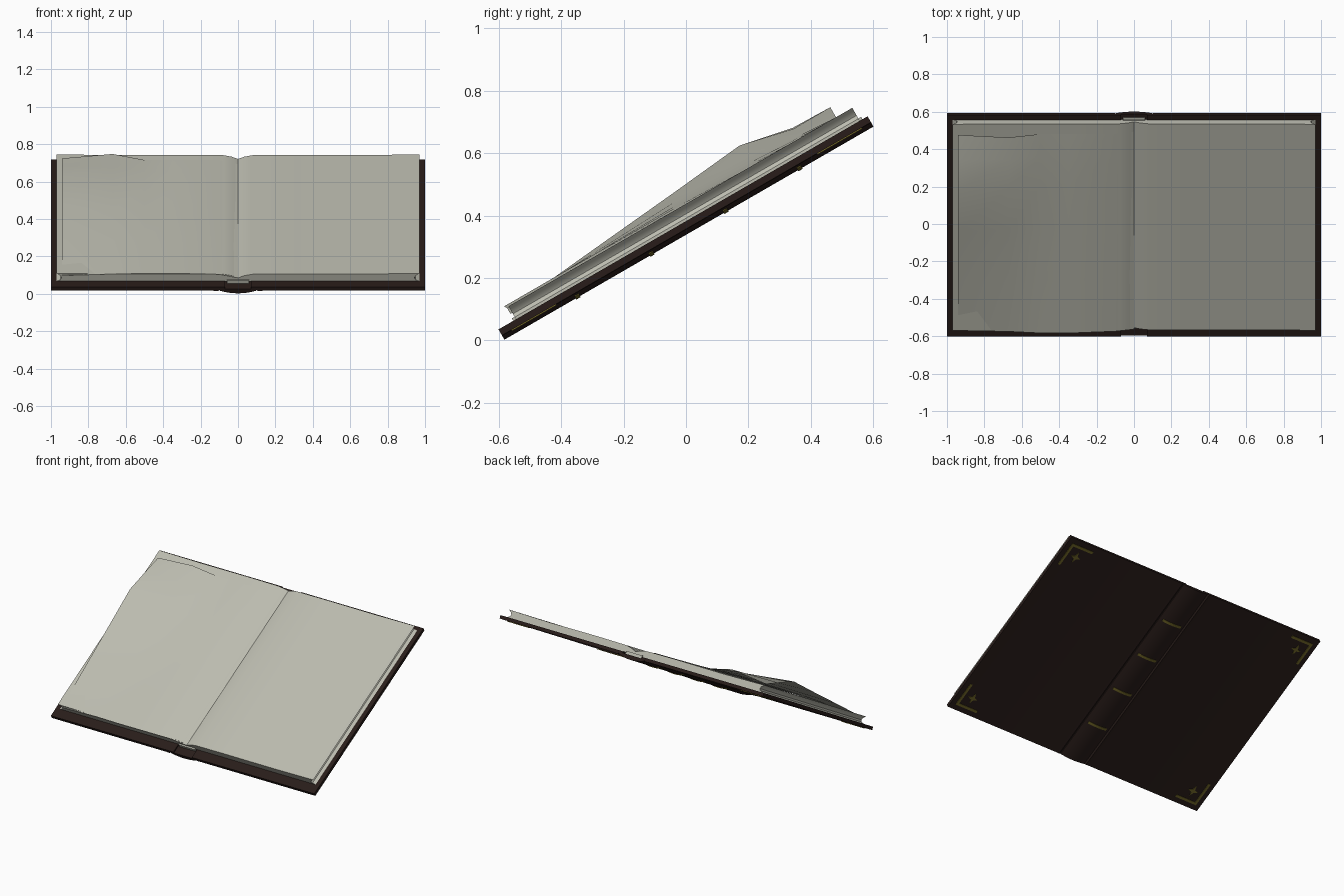
import bpy, math
from mathutils import Matrix

if "Cube" in bpy.data.objects:
    bpy.data.objects.remove(bpy.data.objects["Cube"])

# Book is modelled flat: x across, u along the spine, w thickness; then tilted 30 degrees
TILT = Matrix.Translation((0, -0.583, 0.004)) @ Matrix.Rotation(math.radians(30), 4, 'X')
LEN = 1.366


def material(name, col):
    m = bpy.data.materials.new(name)
    m.diffuse_color = (*col, 1)
    m.use_nodes = True
    m.node_tree.nodes["Principled BSDF"].inputs["Base Color"].default_value = m.diffuse_color
    return m


LEATHER = material("leather", (0.022, 0.012, 0.01))
GOLD = material("gold", (0.16, 0.13, 0.02))
PAPER = material("paper", (0.5, 0.5, 0.43))


def make(name, verts, faces, mat, smooth=None):
    me = bpy.data.meshes.new(name)
    me.from_pydata(verts, [], faces)
    ob = bpy.data.objects.new(name, me)
    bpy.context.collection.objects.link(ob)
    me.materials.append(mat)
    bpy.context.view_layer.objects.active = ob
    ob.select_set(True)
    bpy.ops.object.mode_set(mode='EDIT')
    bpy.ops.mesh.select_all(action='SELECT')
    bpy.ops.mesh.normals_make_consistent(inside=False)
    bpy.ops.object.mode_set(mode='OBJECT')
    if smooth:
        bpy.ops.object.shade_smooth_by_angle(angle=math.radians(smooth))
    ob.select_set(False)
    me.transform(TILT)
    return ob


def extrude_u(name, prof, u0, u1, mat, smooth=None):
    """Extrude an (x, w) outline along the spine direction."""
    n = len(prof)
    v = [(x, u, w) for u in (u0, u1) for x, w in prof]
    f = [(i, (i + 1) % n, n + (i + 1) % n, n + i) for i in range(n)]
    f += [tuple(range(n)), tuple(range(n, 2 * n))]
    return make(name, v, f, mat, smooth)


def extrude_w(name, outline, w0, w1, mat):
    """Extrude an (x, u) outline through the thickness."""
    n = len(outline)
    v = [(x, u, w) for w in (w0, w1) for x, u in outline]
    f = [(i, (i + 1) % n, n + (i + 1) % n, n + i) for i in range(n)]
    f += [tuple(range(n)), tuple(range(n, 2 * n))]
    return make(name, v, f, mat)


def arc(half, w_edge, w_mid, n=8):
    return [(half * t, w_mid + (w_edge - w_mid) * t * t)
            for t in [-1 + 2 * i / n for i in range(n + 1)]]


for s, side in ((-1, "left"), (1, "right")):
    # cover board, with a groove at the spine joint
    board = [(1.0, 0.014), (1.0, 0.036), (0.07, 0.036), (0.07, 0.022),
             (0.092, 0.022), (0.108, 0.012), (0.13, 0.014)]
    extrude_u(side + "_cover", [(s * x, w) for x, w in board], 0, LEN, LEATHER, 30)

    # page block with hollow fore-edge and a dip into the gutter
    block = [(0, 0.034), (0.97, 0.036), (0.95, 0.044), (0.943, 0.056), (0.95, 0.07),
             (0.97, 0.084), (0.65, 0.079), (0.3, 0.081), (0.08, 0.079),
             (0.035, 0.07), (0, 0.056)]
    extrude_u(side + "_page_block", [(s * x, w) for x, w in block], 0.065, 1.337, PAPER, 30)

    # gold corner brackets and four-pointed stars on the outside
    for end, label in ((0, "lower"), (1, "upper")):
        def place(pts):
            return [(s * (1 - a), LEN - b if end else b) for a, b in pts]
        a, b, c = 0.035, 0.052, 0.2
        bracket = [(a, a), (c, a), (c, b), (b, b), (b, c), (a, c)]
        extrude_w(f"{side}_{label}_bracket", place(bracket), 0.010, 0.016, GOLD)
        star = []
        for k in range(8):
            r = 0.013 if k % 2 else 0.038
            t = k * math.pi / 4
            star.append((0.115 + r * math.cos(t), 0.115 + r * math.sin(t)))
        extrude_w(f"{side}_{label}_star", place(star), 0.010, 0.016, GOLD)

# rounded spine
spine = arc(0.095, 0.014, -0.002) + [(0.095, 0.026), (-0.095, 0.026)]
extrude_u("spine", spine, 0, LEN, LEATHER, 35)

# raised bands across the spine
for i in range(4):
    u = 0.272 + i * 0.274
    band = arc(0.072, 0.004, -0.006) + arc(0.072, 0.012, 0.004)[::-1]
    extrude_u(f"spine_band_{i + 1}", band, u - 0.008, u + 0.008, GOLD, 35)

# head and tail bands in the gutter
for name, u in (("tail_band", 0.055), ("head_band", 1.335)):
    extrude_u(name, [(-0.06, 0.024), (0.06, 0.024), (0.06, 0.045), (-0.06, 0.045)],
              u, u + 0.012, PAPER)

# loose curling left sheet: rows along u, columns across x
XS = [-0.94, -0.67, -0.5, -0.35, -0.1, 0.0]
ROWS = [
    (0.058, [0.074, 0.084, 0.09, 0.091, 0.082, 0.06]),
    (0.385, [0.105, 0.095, 0.092, 0.091, 0.083, 0.06]),
    (0.7, [0.134, 0.108, 0.096, 0.09, 0.083, 0.059]),
    (0.964, [0.16, 0.118, 0.096, 0.088, 0.083, 0.058]),
    (1.14, [0.124, 0.12, 0.092, 0.087, 0.083, 0.058]),
    (1.277, [0.094, 0.121, 0.084, 0.084, 0.083, 0.058])]
verts = []
for u, ws in ROWS:
    for x, w in zip(XS, ws):
        # the tail edge bows slightly outward
        verts.append((x, u - (0.006 if u < 0.1 and -0.6 < x < -0.3 else 0), w))
n = len(XS)
faces = [(r * n + c, r * n + c + 1, (r + 1) * n + c + 1, (r + 1) * n + c)
         for r in range(len(ROWS) - 1) for c in range(n - 1)]
make("loose_sheet", verts, faces, PAPER, 40)
